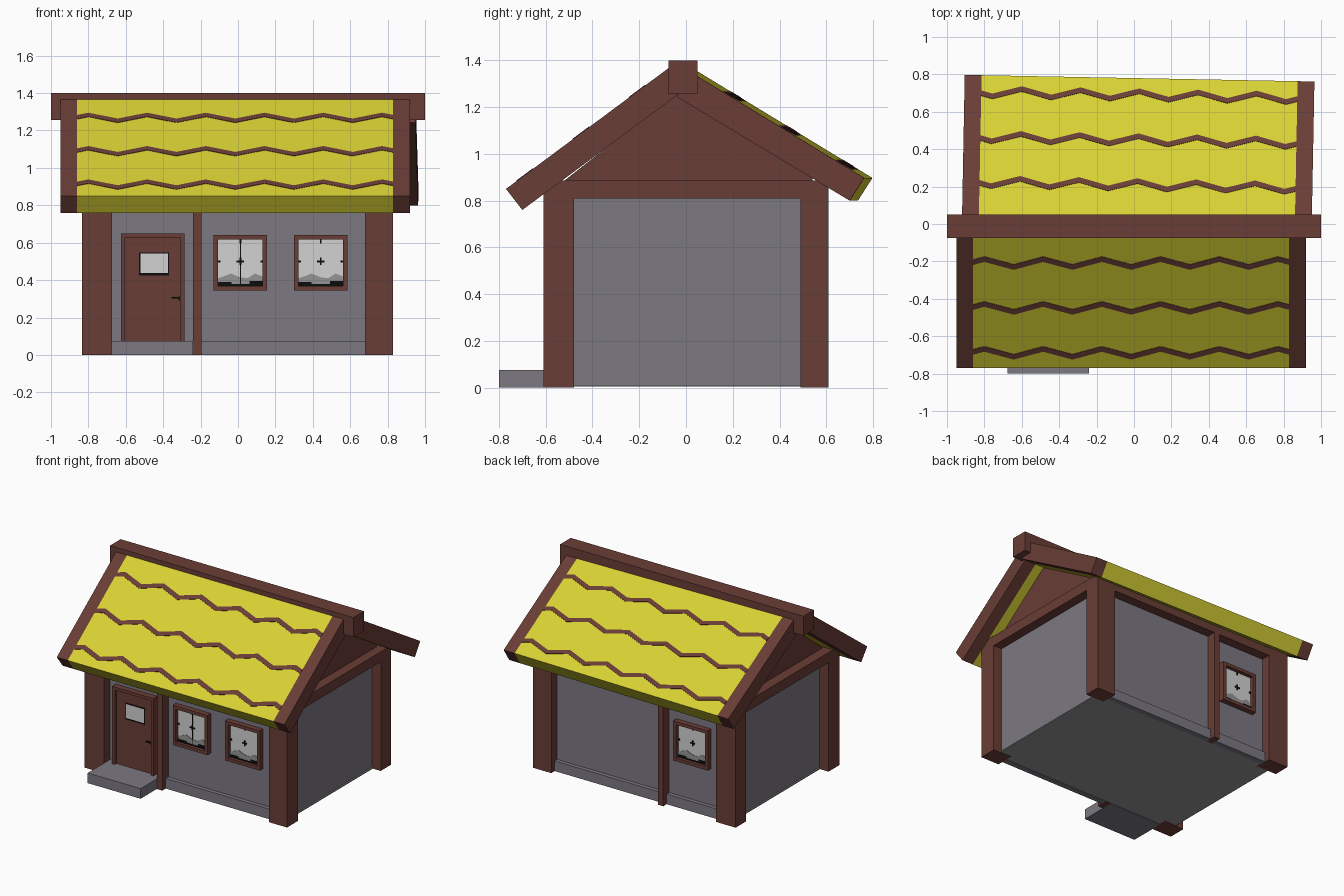
import bpy, bmesh, math
from mathutils import Matrix

if "Cube" in bpy.data.objects:
    bpy.data.objects.remove(bpy.data.objects["Cube"], do_unlink=True)


def material(name, *rgb):
    lin = [((c / 255 + 0.055) / 1.055) ** 2.4 for c in rgb] + [1]
    m = bpy.data.materials.new(name)
    m.use_nodes = True
    m.diffuse_color = lin
    m.node_tree.nodes["Principled BSDF"].inputs["Base Color"].default_value = lin
    return m


WOOD = material("brown wood", 106, 61, 54)
WALL = material("grey plaster", 124, 120, 130)
THATCH = material("yellow roof", 216, 209, 52)
GLASS = material("pale glass", 210, 210, 210)
HAZE = material("grey reflection", 148, 148, 148)
BLACK = material("black", 12, 12, 12)
FLOOR = material("floor grey", 150, 150, 150)
TURN = math.pi


def finish(name, bm, mat, turn):
    bmesh.ops.recalc_face_normals(bm, faces=bm.faces)
    bm.transform(Matrix.Rotation(turn, 4, "Z"))
    mesh = bpy.data.meshes.new(name)
    bm.to_mesh(mesh)
    bm.free()
    mesh.materials.append(mat)
    ob = bpy.data.objects.new(name, mesh)
    bpy.context.collection.objects.link(ob)
    return ob


def prism(name, pts, axis, a, b, mat, turn=0):
    """Extrude a flat profile along x (points are y, z) or y (points are x, z)."""
    place = (lambda p, d: (d, *p)) if axis == "x" else (lambda p, d: (p[0], d, p[1]))
    bm = bmesh.new()
    near = [bm.verts.new(place(p, a)) for p in pts]
    far = [bm.verts.new(place(p, b)) for p in pts]
    bm.faces.new(near)
    bm.faces.new(far[::-1])
    for i in range(len(pts)):
        j = (i + 1) % len(pts)
        bm.faces.new((near[j], near[i], far[i], far[j]))
    return finish(name, bm, mat, turn)


def box(name, x, y, z, mat, turn=0):
    pts = [(x[0], z[0]), (x[1], z[0]), (x[1], z[1]), (x[0], z[1])]
    return prism(name, pts, "y", y[0], y[1], mat, turn)


# Walls, floor and gables
box("walls", (-0.76, 0.76), (-0.54, 0.54), (0.01, 0.87), WALL)
box("floor", (-0.77, 0.77), (-0.55, 0.55), (0.004, 0.012), FLOOR)
prism("gable", [(-0.54, 0.87), (-0.03, 1.27), (0.54, 0.91), (0.54, 0.87)],
      "x", -0.76, 0.76, WOOD)

# Corner posts and the beams on top of the walls
for side, x in (("right", (-0.835, -0.675)), ("left", (0.68, 0.83))):
    for end, y in (("front", (-0.61, -0.48)), ("back", (0.49, 0.61))):
        box(f"{end}_{side}_post", x, y, (0, 0.885), WOOD)
for side, x in (("right", (-0.835, -0.75)), ("left", (0.75, 0.83))):
    box(f"{side}_beam", x, (-0.48, 0.49), (0.81, 0.885), WOOD)
for end, y in (("front", (-0.61, -0.53)), ("back", (0.53, 0.61))):
    box(f"{end}_beam", (-0.675, 0.68), y, (0.81, 0.87), WOOD)
    box(f"{end}_middle_post", (-0.24, -0.195), y, (0, 0.83), WOOD)

# Plinths and the door step
box("front_plinth", (-0.195, 0.68), (-0.57, -0.53), (0, 0.075), WALL)
box("back_plinth_long", (-0.195, 0.68), (0.53, 0.57), (0, 0.075), WALL)
box("back_plinth_short", (-0.675, -0.24), (0.53, 0.57), (0, 0.075), WALL)
box("door_step", (-0.675, -0.24), (-0.8, -0.53), (0, 0.075), WALL)


def frame(name, x, z, t, y, mat, sill=True):
    box(name + "_right_jamb", (x[0], x[0] + t), y, z, mat)
    box(name + "_left_jamb", (x[1] - t, x[1]), y, z, mat)
    box(name + "_head", (x[0] + t, x[1] - t), y, (z[1] - t, z[1]), mat)
    if sill:
        box(name + "_sill", (x[0] + t, x[1] - t), y, (z[0], z[0] + t), mat)


def window(name, x0, turn=0, bar=False):
    """Framed pane with painted reflection, shadow and crossbar marks."""
    before = set(bpy.context.collection.objects)
    x1, mid, z0, z1 = x0 + 0.285, x0 + 0.1425, 0.345, 0.64
    frame(name + "_frame", (x0, x1), (z0, z1), 0.024, (-0.58, -0.535), WOOD)
    a, b, bottom, top = x0 + 0.024, x1 - 0.024, z0 + 0.024, z1 - 0.024
    box(name + "_glass", (a, b), (-0.552, -0.535), (bottom, top), GLASS)
    hills = [(a, bottom), (b, bottom), (b, 0.42), (b - 0.04, 0.435), (mid + 0.04, 0.41),
             (mid, 0.415), (mid - 0.05, 0.435), (a + 0.03, 0.42), (a, 0.41)]
    prism(name + "_hills", hills, "y", -0.555, -0.55, HAZE)
    for i, (u, v, h) in enumerate(((a, a + 0.07, 0.02), (a + 0.07, b - 0.07, 0.01),
                                   (b - 0.07, b, 0.025))):
        box(f"{name}_shade_{i}", (u, v), (-0.557, -0.55), (bottom, bottom + h), BLACK)
    zc, r = 0.5, 0.02
    box(name + "_cross_upright", (mid - 0.005, mid + 0.005), (-0.557, -0.55),
        (zc - r, zc + r), BLACK)
    box(name + "_cross_bar", (mid - r, mid + r), (-0.557, -0.55),
        (zc - 0.005, zc + 0.005), BLACK)
    for i, u in enumerate((a, b - 0.012)):
        box(f"{name}_tick_{i}", (u, u + 0.012), (-0.557, -0.55), (zc - 0.006, zc + 0.006), BLACK)
    box(name + "_top_tick", (mid - 0.005, mid + 0.005), (-0.557, -0.55), (top - 0.02, top), BLACK)
    if bar:
        box(name + "_mullion", (mid - 0.003, mid + 0.003), (-0.556, -0.55), (bottom, top), BLACK)
    for ob in set(bpy.context.collection.objects) - before:
        ob.data.transform(Matrix.Rotation(turn, 4, "Z"))


window("front_middle_window", -0.13, bar=True)
window("front_left_window", 0.3)
window("back_window", 0.3, TURN)

# Door with a small pane and a lever handle
frame("door_frame", (-0.625, -0.285), (0.075, 0.65), 0.022, (-0.585, -0.535), WOOD, False)
box("door", (-0.603, -0.307), (-0.565, -0.535), (0.075, 0.628), WOOD)
box("door_pane_shade", (-0.528, -0.368), (-0.568, -0.56), (0.425, 0.548), BLACK)
box("door_pane", (-0.522, -0.374), (-0.57, -0.56), (0.437, 0.541), GLASS)
box("door_handle", (-0.355, -0.31), (-0.575, -0.56), (0.303, 0.311), BLACK)
box("door_handle_plate", (-0.318, -0.31), (-0.573, -0.56), (0.292, 0.312), BLACK)


def roof_stripe(name, row, eave, slope, turn):
    """Thin zigzag band lying on the roof slope."""
    x0, x1, first, half = -0.86, 0.83, -0.8, 0.157
    xs = [x0] + [first + half * k for k in range(11)] + [x1]
    bm = bmesh.new()
    edge = []
    for x in xs:
        phase = abs((x - first) / half) % 2
        y = row + 0.021 * (1 - 2 * min(phase, 2 - phase))
        edge.append([bm.verts.new((x, v, eave[1] + slope * (v - eave[0]) + 0.003))
                     for v in (y - 0.014, y + 0.014)])
    for p, q in zip(edge, edge[1:]):
        bm.faces.new((p[0], q[0], q[1], p[1]))
    ob = finish(name, bm, WOOD, turn)
    if ob.data.polygons[0].normal.z < 0:
        ob.data.flip_normals()
    ob.modifiers.new("thickness", "SOLIDIFY").thickness = 0.005


def roof_side(name, profile, turn):
    """Thatch slab between two barge boards, with three zigzag bands."""
    prism(name + "_roof", profile, "x", -0.86, 0.83, THATCH, turn)
    prism(name + "_barge_a", profile, "x", -0.95, -0.86, WOOD, turn)
    prism(name + "_barge_b", profile, "x", 0.83, 0.92, WOOD, turn)
    eave, top = profile[0], profile[1]
    slope = (top[1] - eave[1]) / (top[0] - eave[0])
    for i, row in enumerate((-0.21, -0.45, -0.69)):
        roof_stripe(f"{name}_roof_stripe_{i}", row, eave, slope, turn)


# Two roof slopes, the back one shallower and slightly askew, and the ridge beam
roof_side("front", [(-0.77, 0.85), (-0.05, 1.385), (-0.03, 1.257), (-0.7, 0.76)], 0)
roof_side("back", [(-0.78, 0.897), (-0.03, 1.354), (0.02, 1.243), (-0.718, 0.8)], TURN - 0.019)
box("ridge_beam", (-1, 1), (-0.075, 0.05), (1.255, 1.4), WOOD)
